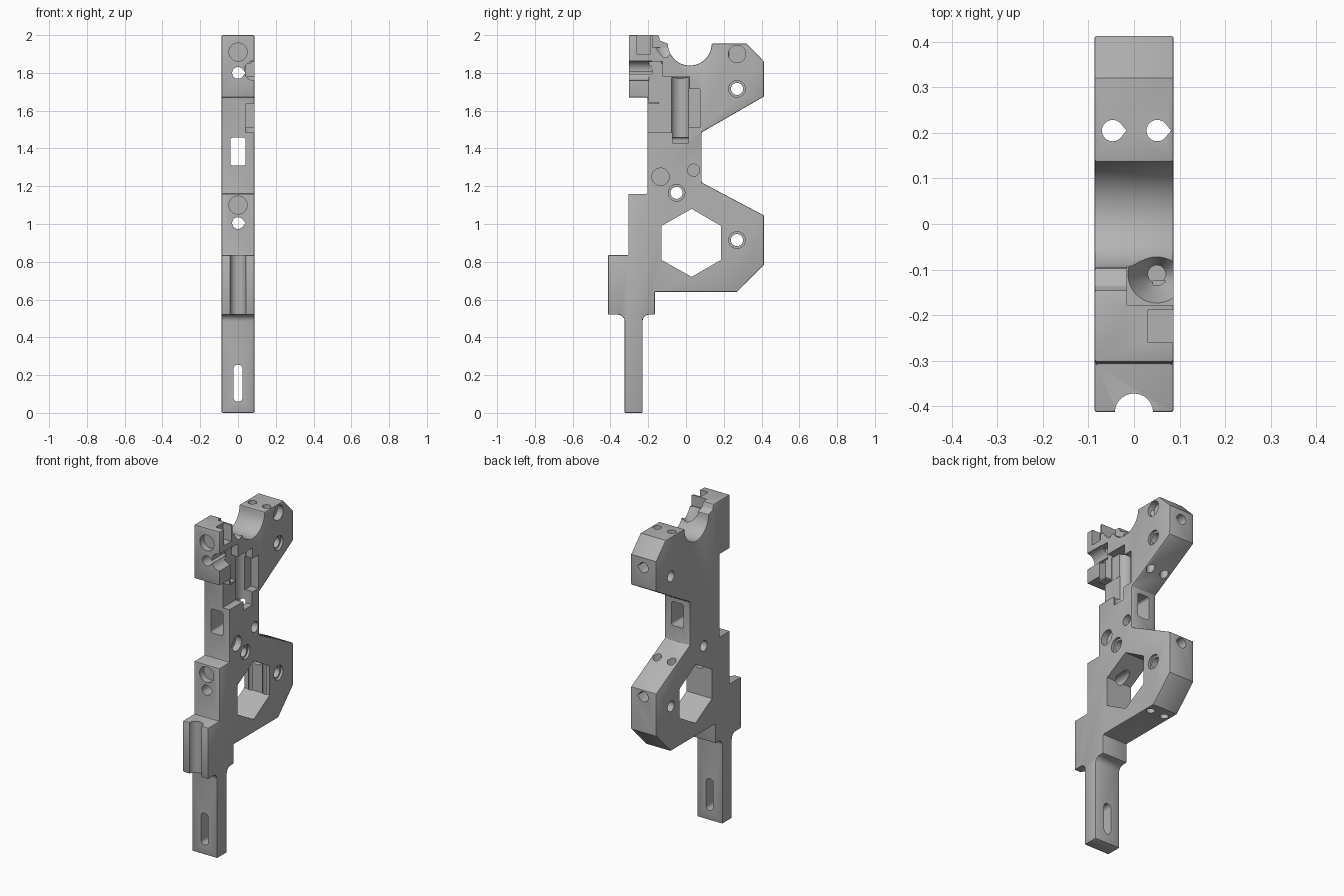
import bpy, bmesh, math
from mathutils import Vector

if "Cube" in bpy.data.objects:
    bpy.data.objects.remove(bpy.data.objects["Cube"])

W = 0.0865  # half thickness of the plate
grey = bpy.data.materials.new("light grey")
grey.use_nodes = True
grey.diffuse_color = (0.45, 0.45, 0.45, 1)
grey.node_tree.nodes["Principled BSDF"].inputs["Base Color"].default_value = grey.diffuse_color

# Axis maps: profile coordinates (a, b) and depth d to a 3D point
AXES = {"x": lambda a, b, d: Vector((d, a, b)),
        "y": lambda a, b, d: Vector((a, d, b)),
        "z": lambda a, b, d: Vector((a, b, d))}


def prism(name, points, axis, lo, hi, top_points=None):
    """Solid between a profile at depth lo and a profile at depth hi."""
    bm = bmesh.new()
    put = AXES[axis]
    low = [bm.verts.new(put(a, b, lo)) for a, b in points]
    high = [bm.verts.new(put(a, b, hi)) for a, b in (top_points or points)]
    bm.faces.new(low)
    bm.faces.new(high)
    n = len(low)
    for i in range(n):
        j = (i + 1) % n
        bm.faces.new((low[i], low[j], high[j], high[i]))
    bmesh.ops.recalc_face_normals(bm, faces=bm.faces)
    mesh = bpy.data.meshes.new(name)
    bm.to_mesh(mesh)
    bm.free()
    obj = bpy.data.objects.new(name, mesh)
    bpy.context.scene.collection.objects.link(obj)
    return obj


def arc(a, b, r, start, end, steps):
    angles = [math.radians(start + (end - start) * i / steps) for i in range(steps + 1)]
    return [(a + r * math.cos(t), b + r * math.sin(t)) for t in angles]


def circle(a, b, r):
    return arc(a, b, r, 4, 364, 32)[:-1]


def teardrop(a, b, r):
    return arc(a, b, r, 45, 315, 24) + [(a + r * 1.3, b)]


def rounded(a0, a1, b0, b1, r):
    return (arc(a1 - r, b1 - r, r, 0, 90, 5) + arc(a0 + r, b1 - r, r, 90, 180, 5)
            + arc(a0 + r, b0 + r, r, 180, 270, 5) + arc(a1 - r, b0 + r, r, 270, 360, 5))


cutters = []


def cut(points, axis, lo, hi, top_points=None):
    obj = prism("cutter", points, axis, lo, hi, top_points)
    obj.hide_render = True
    cutters.append(obj)


def cut_box(x0, x1, y0, y1, z0, z1):
    cut([(y0, z0), (y1, z0), (y1, z1), (y0, z1)], "x", x0, x1)


# Side outline of the frame plate
outline = [(-0.325, 0), (-0.23, 0)]
outline += arc(-0.195, 0.485, 0.035, 180, 90, 6)
outline += [(-0.165, 0.52), (-0.165, 0.64), (0.27, 0.64), (0.413, 0.785), (0.413, 1.045),
            (0.083, 1.22), (0.083, 1.485), (0.413, 1.675), (0.413, 1.86), (0.32, 1.955)]
outline += arc(0.02, 1.955, 0.116, 0, -180, 24)
outline += [(-0.137, 1.97), (-0.145, 2), (-0.303, 2), (-0.303, 1.67), (-0.205, 1.67),
            (-0.205, 1.16), (-0.305, 1.16), (-0.305, 0.835), (-0.413, 0.835), (-0.413, 0.52)]
outline += arc(-0.36, 0.485, 0.035, 90, 0, 6)
frame = prism("frame_plate", outline, "x", -W, W)

bevel = frame.modifiers.new("edge", "BEVEL")
bevel.width = 0.005
bevel.segments = 2
bevel.limit_method = "ANGLE"
bevel.angle_limit = math.radians(50)

# Hexagonal opening
cut([(0.03, 1.08), (0.185, 0.99), (0.185, 0.81), (0.03, 0.72), (-0.13, 0.81), (-0.13, 0.99)],
    "x", -0.2, 0.2)

# Screw holes through the side, with countersinks
for y, z in ((-0.05, 1.165), (0.27, 0.915), (0.27, 1.715)):
    cut(circle(y, z, 0.032), "x", -0.2, 0.2)
    cut(circle(y, z, 0.044), "x", W - 0.015, 0.1)

# Blind holes in the side
for y, z, r in ((-0.135, 1.25, 0.046), (0.04, 1.285, 0.032), (0.27, 1.9, 0.046)):
    cut(circle(y, z, r), "x", W - 0.04, 0.1)

# Front holes: blind seats and through bores
for z, face in ((1.91, -0.303), (1.1, -0.305)):
    cut(circle(0, z, 0.048), "y", face - 0.05, face + 0.04)
for z in (1.8, 1.005):
    cut(teardrop(0, z, 0.031), "y", -0.6, 0.6)

# Vertical bores near the back
for x in (-0.047, 0.051):
    cut(teardrop(x, 0.205, 0.0235), "z", 0.5, 2.1)

# Window and tail slot
cut(rounded(-0.041, 0.041, 1.31, 1.458, 0.014), "y", -0.6, 0.6)
cut(rounded(-0.024, 0.024, 0.06, 0.255, 0.022), "y", -0.6, 0.6)

# Half round groove in the front block
cut(circle(0, -0.414, 0.042), "z", 0.45, 0.9)

# Recesses in the left side of the upper part
cut_box(0.04, 0.1, -0.25, -0.02, 1.485, 1.635)
cut_box(0.041, 0.1, -0.143, 0.019, 1.62, 1.78)
cut_box(0.042, 0.1, -0.195, -0.125, 1.645, 1.86)
cut_box(0.036, 0.1, -0.01, 0.075, 1.51, 1.715)
cut(circle(0.06, -0.03, 0.05), "z", 1.43, 1.775)
cut(circle(0.085, 1.812, 0.052), "y", -0.4, -0.18)
cut_box(0.031, 0.1, -0.26, -0.189, 1.9, 2.1)

# Stepped conical seat at the top
cut_box(-0.015, 0.1, -0.178, -0.04, 1.935, 2.1)
cut(circle(0.05, -0.11, 0.02), "z", 1.85, 1.94, circle(0.05, -0.11, 0.066))

for c in cutters:
    mod = frame.modifiers.new("cut", "BOOLEAN")
    mod.operation = "DIFFERENCE"
    mod.solver = "EXACT"
    mod.object = c

# Bake the cuts and drop the cutters
graph = bpy.context.evaluated_depsgraph_get()
graph.update()
result = bpy.data.meshes.new_from_object(frame.evaluated_get(graph))
frame.modifiers.clear()
frame.data = result
result.materials.clear()
result.materials.append(grey)
for c in cutters:
    bpy.data.objects.remove(c)

bpy.ops.object.select_all(action="DESELECT")
frame.select_set(True)
bpy.context.view_layer.objects.active = frame
bpy.ops.object.shade_smooth_by_angle(angle=math.radians(25))
